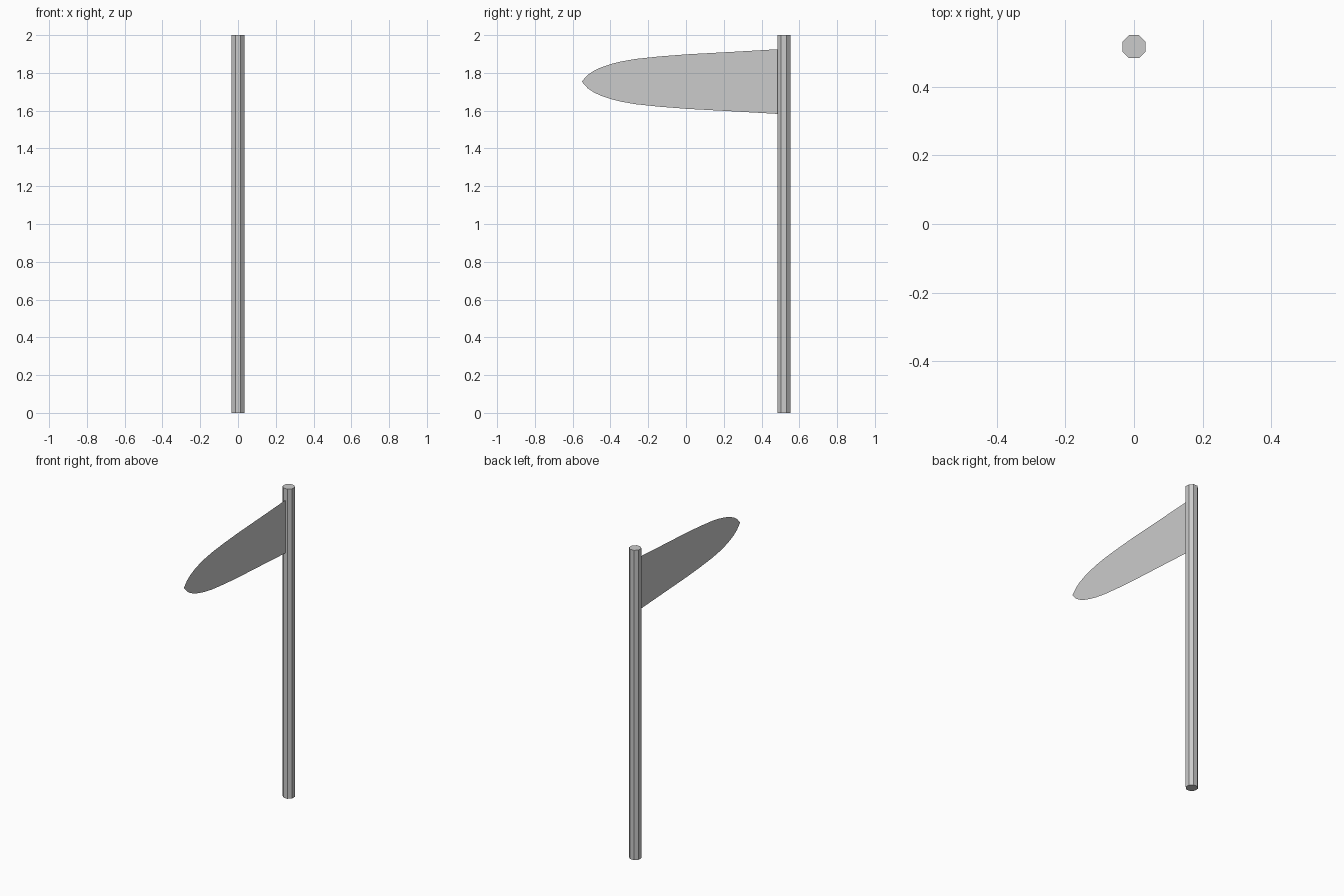
import bpy, bmesh, math

if "Cube" in bpy.data.objects:
    bpy.data.objects.remove(bpy.data.objects["Cube"])

POLE_Y, APOTHEM = 0.518, 0.034

# Pole: eight-sided upright with flat sides facing the axes
bpy.ops.mesh.primitive_cylinder_add(
    vertices=8, radius=APOTHEM / math.cos(math.pi / 8), depth=2,
    location=(0, POLE_Y, 1), rotation=(0, 0, math.pi / 8))
bpy.context.object.name = "pole"

# Pennant: thin flat sheet, half-height profile (y, half height) mirrored about its centreline
MID_Z = 1.754
profile = [(0.484, 0.171), (0.24, 0.157), (0.0, 0.144), (-0.14, 0.133),
           (-0.265, 0.120), (-0.34, 0.107), (-0.40, 0.092), (-0.445, 0.077),
           (-0.485, 0.059), (-0.52, 0.036)]
outline = [(y, MID_Z + h) for y, h in profile]
outline.append((-0.552, MID_Z))
outline += [(y, MID_Z - h) for y, h in reversed(profile)]

bm = bmesh.new()
bm.faces.new([bm.verts.new((0, y, z)) for y, z in outline])
mesh = bpy.data.meshes.new("pennant")
bm.to_mesh(mesh)
bm.free()
bpy.context.collection.objects.link(bpy.data.objects.new("pennant", mesh))
